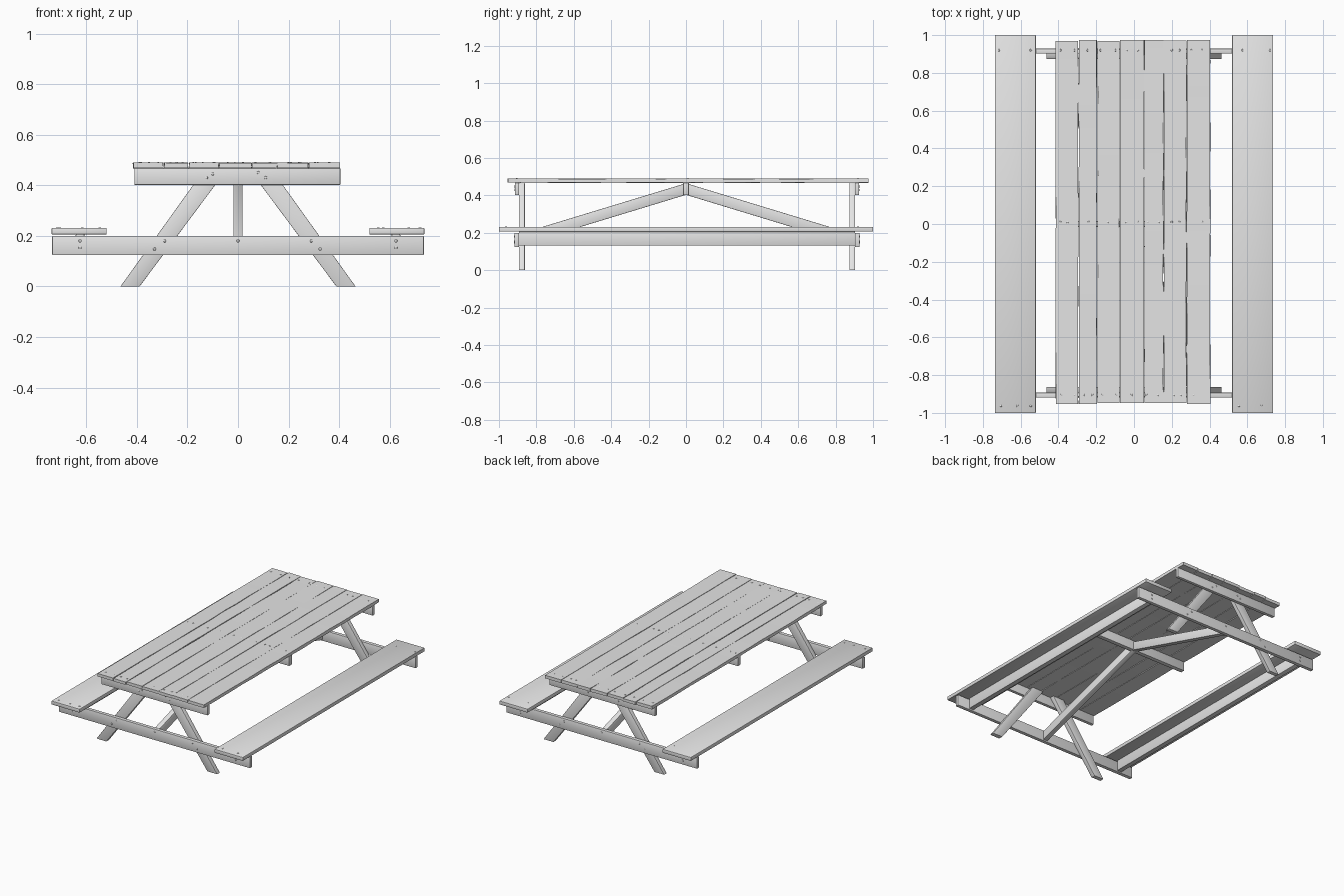
import bpy, bmesh, math, random
from mathutils import Vector

if "Cube" in bpy.data.objects:
    bpy.data.objects.remove(bpy.data.objects["Cube"])

random.seed(4)
wood = bpy.data.materials.new("pale grey wood")
wood.diffuse_color = (0.78, 0.78, 0.78, 1)
wood.use_nodes = True
wood.node_tree.nodes["Principled BSDF"].inputs["Base Color"].default_value = wood.diffuse_color


def finish(name, bm, bevel=0.0):
    if bevel:
        bmesh.ops.bevel(bm, geom=bm.edges[:], offset=bevel, segments=2,
                        affect='EDGES', profile=0.5)
    bmesh.ops.recalc_face_normals(bm, faces=bm.faces[:])
    me = bpy.data.meshes.new(name)
    bm.to_mesh(me)
    bm.free()
    me.materials.append(wood)
    me.shade_smooth()
    me.set_sharp_from_angle(angle=math.radians(35))
    ob = bpy.data.objects.new(name, me)
    bpy.context.collection.objects.link(ob)
    return ob


def box_bm(lo, hi):
    bm = bmesh.new()
    bmesh.ops.create_cube(bm, size=1)
    for v in bm.verts:
        v.co = Vector([(l + h) / 2 + c * (h - l) for l, h, c in zip(lo, hi, v.co)])
    return bm


def box(name, lo, hi, bevel=0.002):
    return finish(name, box_bm(lo, hi), bevel)


def prism(name, pts, axis, a, b, bevel=0.002):
    """Extrude a 2D outline along x (pts are y,z) or y (pts are x,z)."""
    def place(p, d):
        return (d, p[0], p[1]) if axis == 'x' else (p[0], d, p[1])
    bm = bmesh.new()
    va = [bm.verts.new(place(p, a)) for p in pts]
    vb = [bm.verts.new(place(p, b)) for p in pts]
    bm.faces.new(va)
    bm.faces.new(vb[::-1])
    n = len(pts)
    for i in range(n):
        j = (i + 1) % n
        bm.faces.new((va[j], va[i], vb[i], vb[j]))
    return finish(name, bm, bevel)


# Table top: seven slightly warped planks
planks = [(-0.415, -0.296), (-0.292, -0.198), (-0.193, -0.077), (-0.074, 0.053),
          (0.056, 0.155), (0.158, 0.277), (0.280, 0.403)]
for i, (x0, x1) in enumerate(planks):
    bm = box_bm((x0, -0.95 + random.uniform(-.004, .004), 0.468),
                (x1, 0.972 + random.uniform(-.004, .004), 0.489))
    for k in range(1, 14):
        bmesh.ops.bisect_plane(bm, geom=bm.verts[:] + bm.edges[:] + bm.faces[:],
                               plane_co=(0, -0.95 + k * 0.137 + random.uniform(-.03, .03), 0),
                               plane_no=(0, 1, 0))
    for v in bm.verts:
        v.co.x += random.uniform(-.0015, .0015)
        v.co.z += random.uniform(-.0015, .0015)
    finish(f"top_plank_{i + 1}", bm)

# Cleats under the top: both ends and the middle
for name, y0, y1 in (("front", -0.915, -0.893), ("middle", -0.015, 0.015),
                     ("back", 0.903, 0.925)):
    box(f"{name}_cleat", (-0.41, y0, 0.402), (0.405, y1, 0.468))

# Seat beams and splayed legs at both ends
for name, y0, y1, l0, l1 in (("front", -0.918, -0.893, -0.893, -0.862),
                             ("back", 0.903, 0.928, 0.874, 0.903)):
    box(f"{name}_seat_beam", (-0.735, y0, 0.124), (0.735, y1, 0.200))
    for s, side in ((-1, "left"), (1, "right")):
        prism(f"{name}_{side}_leg",
              [(s * 0.465, 0), (s * 0.389, 0), (s * 0.042, 0.466), (s * 0.131, 0.466)],
              'y', l0, l1)

# Seats with a rail beneath each
for s, side in ((-1, "left"), (1, "right")):
    xa, xb = sorted((s * 0.52, s * 0.737))
    box(f"{side}_seat", (xa, -1, 0.206), (xb, 1, 0.231))
    xa, xb = sorted((s * 0.608, s * 0.642))
    box(f"{side}_seat_rail", (xa, -0.893, 0.132), (xb, 0.903, 0.206))

# Diagonal braces from the middle cleat down to the beams
for e, name in ((-0.893, "front"), (0.903, "back")):
    drop = abs(e) * 0.304
    prism(f"{name}_brace", [(0, 0.465), (e, 0.465 - drop), (e, 0.403 - drop), (0, 0.403)],
          'x', -0.018, 0.018, 0.003)


# Screw heads: low domes on the top, the seats and the end beams
def screws(name, spots, normal, r=0.006):
    bm = bmesh.new()
    rot = Vector((0, 0, 1)).rotation_difference(Vector(normal)).to_matrix()
    for p in spots:
        vs = bmesh.ops.create_uvsphere(bm, u_segments=10, v_segments=6, radius=r)["verts"]
        for v in vs:
            v.co.z *= 0.5
            v.co = rot @ v.co + Vector(p)
    finish(name, bm)


rows = {
    0.92: (-.39, -.315, -.246, -.177, -.098, -.04, .02, .2, .24, .305, .36),
    0.01: (-.39, -.352, -.24, -.14, -.04, .02, .072, .13, .2, .24, .362),
    -0.905: (-.384, -.315, -.267, -.22, -.167, -.093, -.013, .066, .125, .21, .247, .315),
}
screws("top_screws", [(x, y, 0.489) for y, xs in rows.items() for x in xs], (0, 0, 1))
seat_rows = {0.92: (-.715, -.547, .575, .72), -0.963: (-.705, -.617, -.547, .555, .675)}
screws("seat_screws", [(x, y, 0.231) for y, xs in seat_rows.items() for x in xs], (0, 0, 1))
spots = [(-.625, .18), (-.625, .153), (.625, .18), (.625, .153), (-.29, .18), (-.33, .148),
         (.29, .18), (.325, .148), (0, .18)]
cleat_spots = [(-.1, .445), (-.125, .43), (.08, .45), (.11, .43)]
for name, yb, yc, d in (("front", -0.918, -0.915, -1), ("back", 0.928, 0.925, 1)):
    screws(f"{name}_beam_screws",
           [(x, yb, z) for x, z in spots] + [(x, yc, z) for x, z in cleat_spots], (0, d, 0))
